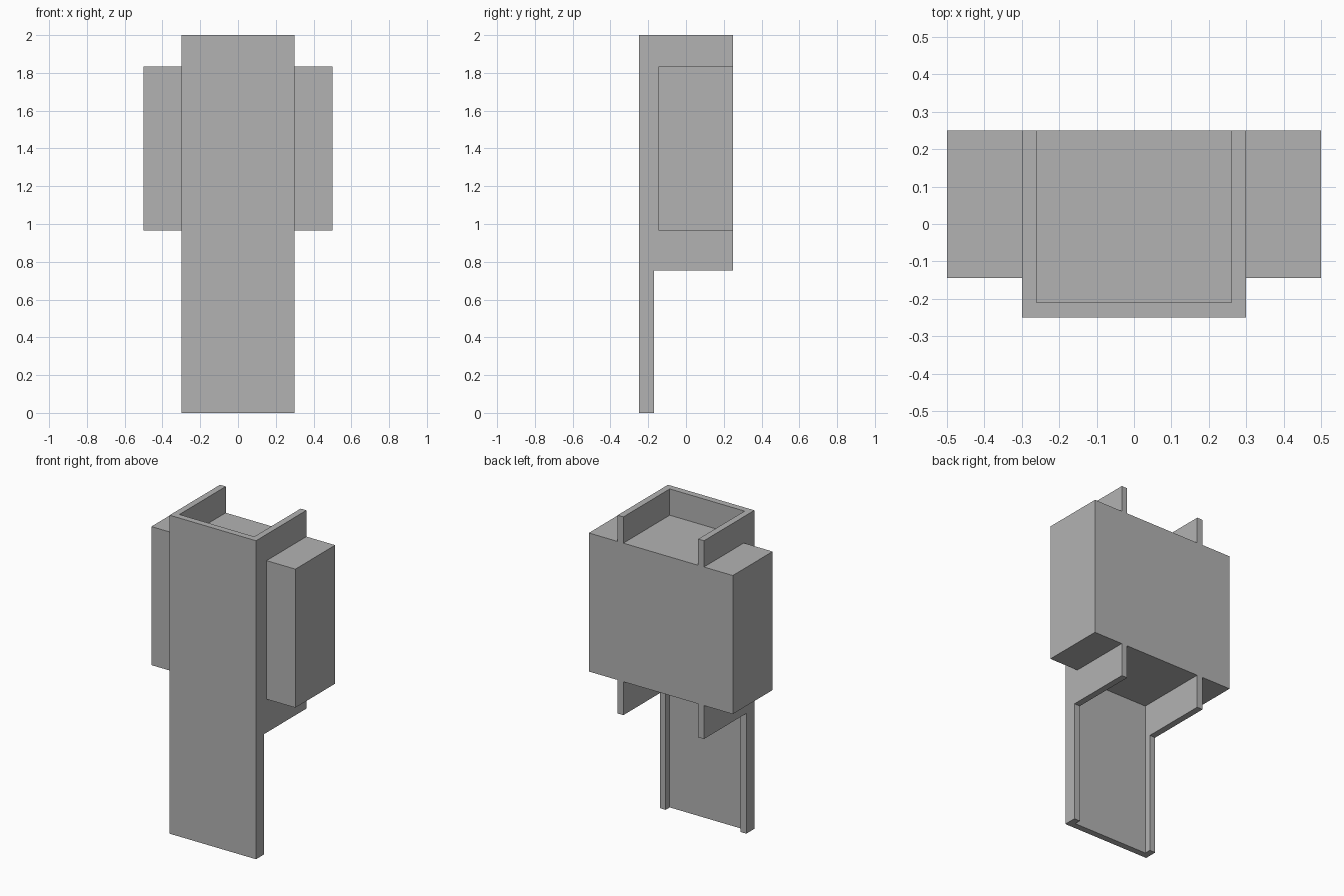
import bpy
import bmesh

cube = bpy.data.objects.get("Cube")
if cube:
    bpy.data.objects.remove(cube, do_unlink=True)

grey = bpy.data.materials.new("plain_grey")
grey.use_nodes = True
colour = (0.45, 0.45, 0.45, 1)
grey.diffuse_color = colour
grey.node_tree.nodes["Principled BSDF"].inputs["Base Color"].default_value = colour


def prism(name, half_outline, z0, z1):
    """Mirror a half footprint (x >= 0, front to back) and extrude it upwards."""
    outline = half_outline + [(-x, y) for x, y in reversed(half_outline)]
    bm = bmesh.new()
    face = bm.faces.new([bm.verts.new((x, y, z0)) for x, y in outline])
    moved = bmesh.ops.extrude_face_region(bm, geom=[face])["geom"]
    bmesh.ops.translate(bm, vec=(0, 0, z1 - z0),
                        verts=[v for v in moved if isinstance(v, bmesh.types.BMVert)])
    bmesh.ops.recalc_face_normals(bm, faces=bm.faces)
    mesh = bpy.data.meshes.new(name)
    bm.to_mesh(mesh)
    bm.free()
    mesh.materials.append(grey)
    obj = bpy.data.objects.new(name, mesh)
    bpy.context.collection.objects.link(obj)
    return obj


def cut(obj, cutter):
    cutter.hide_render = True
    mod = obj.modifiers.new("cut", 'BOOLEAN')
    mod.operation = 'DIFFERENCE'
    mod.solver = 'EXACT'
    mod.object = cutter
    bpy.context.view_layer.objects.active = obj
    bpy.ops.object.modifier_apply(modifier=mod.name)
    bpy.data.objects.remove(cutter, do_unlink=True)


# Main dimensions
front, back = -0.25, 0.25
outer, inner = 0.3, 0.26
plate_back, block_front = -0.21, -0.145
block_z = (0.965, 1.835)

# U-shaped channel: front plate with two side walls
channel = prism("channel", [(outer, front), (outer, back), (inner, back), (inner, plate_back)], 0, 2)

# Lower walls trimmed to narrow lips
cut(channel, prism("lower_cutter", [(0.6, -0.17), (0.6, 0.4)], -0.1, 0.755))

# Slot in the walls where the cross block passes through
cut(channel, prism("slot_cutter", [(0.6, block_front), (0.6, 0.4)], *block_z))

# Wide cross block, its centre reaching the front plate
prism("cross_block", [(inner, plate_back), (inner, block_front), (0.5, block_front), (0.5, back)], *block_z)
